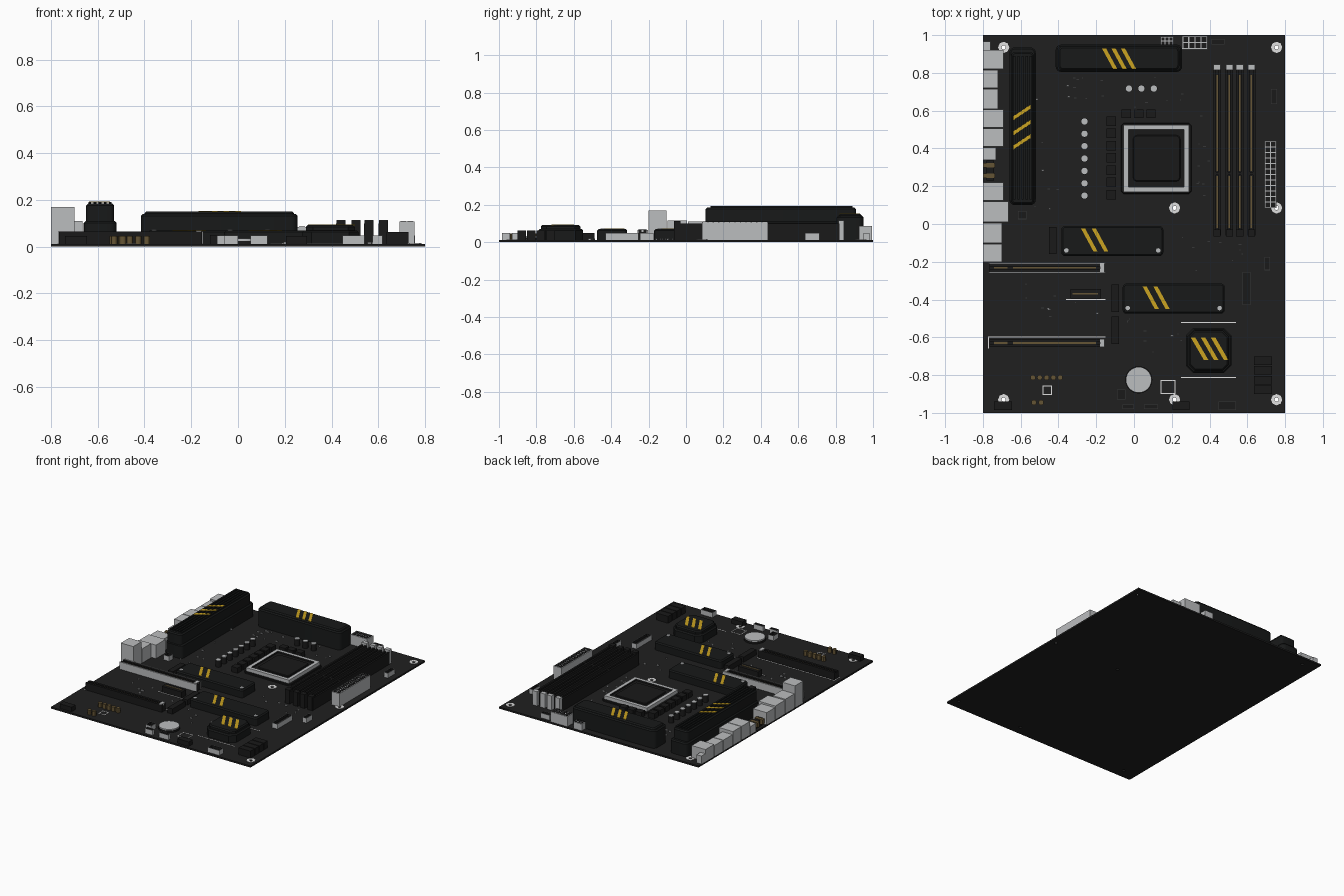
import bpy, bmesh, random
from mathutils import Matrix, Vector

if "Cube" in bpy.data.objects:
    bpy.data.objects.remove(bpy.data.objects["Cube"], do_unlink=True)

T = 0.012  # board thickness


def material(name, r, g, b):
    m = bpy.data.materials.new(name)
    m.use_nodes = True
    m.diffuse_color = (r, g, b, 1)
    m.node_tree.nodes["Principled BSDF"].inputs["Base Color"].default_value = (r, g, b, 1)
    return m


BOARD = material("board black", .014, .014, .014)
METAL = material("heatsink black", .009, .01, .01)
PLASTIC = material("plastic black", .01, .01, .01)
SILVER = material("silver grey", .5, .51, .52)
WHITE = material("print white", .75, .75, .75)
GOLD = material("gold stripe", .6, .37, .015)
BRONZE = material("bronze contact", .13, .09, .035)


def finish(name, bm, *mats):
    bmesh.ops.recalc_face_normals(bm, faces=bm.faces)
    mesh = bpy.data.meshes.new(name)
    bm.to_mesh(mesh)
    bm.free()
    for m in mats:
        mesh.materials.append(m)
    ob = bpy.data.objects.new(name, mesh)
    bpy.context.collection.objects.link(ob)
    return ob


def add_box(bm, x0, x1, y0, y1, z0, z1):
    place = Matrix.Translation(((x0 + x1) / 2, (y0 + y1) / 2, (z0 + z1) / 2))
    place = place @ Matrix.Diagonal((x1 - x0, y1 - y0, z1 - z0, 1))
    return bmesh.ops.create_cube(bm, size=1, matrix=place)["verts"]


def boxes(name, mat, parts):
    bm = bmesh.new()
    for p in parts:
        add_box(bm, *p)
    return finish(name, bm, mat)


def discs(name, mat, points, radius, z0, z1, sides=16):
    bm = bmesh.new()
    for x, y in points:
        bmesh.ops.create_cone(bm, cap_ends=True, segments=sides, radius1=radius, radius2=radius,
                              depth=z1 - z0, matrix=Matrix.Translation((x, y, (z0 + z1) / 2)))
    return finish(name, bm, mat)


def slab(name, mat, x0, x1, y0, y1, z0, z1, corner=.03, segs=4, edge=.008):
    """Block with rounded upright corners and a softened upper rim."""
    bm = bmesh.new()
    add_box(bm, x0, x1, y0, y1, z0, z1)
    upright = [e for e in bm.edges if abs(e.verts[0].co.z - e.verts[1].co.z) > 1e-4]
    bmesh.ops.bevel(bm, geom=upright, offset=corner, segments=segs, profile=.5, affect='EDGES')
    rim = [e for e in bm.edges if all(v.co.z > z1 - 1e-5 for v in e.verts)]
    bmesh.ops.bevel(bm, geom=rim, offset=edge, segments=1, profile=.5, affect='EDGES')
    return finish(name, bm, mat)


def cup(name, x0, x1, y0, y1, z1, wall=.006, deep=.02, outer=SILVER, inner=PLASTIC):
    """Open-topped box with a dark sunken floor."""
    bm = bmesh.new()
    add_box(bm, x0, x1, y0, y1, T, z1)
    bm.faces.ensure_lookup_table()
    top = max(bm.faces, key=lambda f: f.calc_center_median().z)
    bmesh.ops.inset_region(bm, faces=[top], thickness=wall)
    hole = bmesh.ops.extrude_discrete_faces(bm, faces=[top])["faces"][0]
    bmesh.ops.translate(bm, verts=hole.verts, vec=(0, 0, -deep))
    hole.material_index = 1
    for e in hole.edges:
        for f in e.link_faces:
            f.material_index = 1
    return finish(name, bm, outer, inner)


def stripes(name, starts, run, width, z):
    """Slanted painted bars; width is the offset along the cut end."""
    bm = bmesh.new()
    for s in starts:
        a, r, w = Vector((*s, z)), Vector((*run, 0)), Vector((*width, 0))
        face = bm.faces.new([bm.verts.new(p) for p in (a, a + w, a + r + w, a + r)])
        up = bmesh.ops.extrude_face_region(bm, geom=[face])["geom"]
        bmesh.ops.translate(bm, vec=(0, 0, .004), verts=[v for v in up if isinstance(v, bmesh.types.BMVert)])
    return finish(name, bm, GOLD)


# Circuit board with drilled mounting holes
mounts = [(-.69, .935), (.755, .935), (.755, .085), (.215, .085), (-.69, -.93), (.755, -.93), (.215, -.93)]
board = boxes("circuit_board", BOARD, [(-.8, .8, -1, 1, 0, T)])
pads = discs("mounting_pads", WHITE, mounts, .03, T, T + .003, 8)
drill = discs("hole_cutter", BOARD, mounts, .011, -.05, .05, 12)
drill.hide_render = True
drill.hide_viewport = True
for ob in (board, pads):
    cut = ob.modifiers.new("holes", 'BOOLEAN')
    cut.object = drill
    cut.solver = 'EXACT'

# Rear ports: low y, high y, inner x, height
ports = [(.92, .965, -.76, .07), (.82, .92, -.69, .1), (.72, .815, -.72, .09), (.61, .715, -.72, .09),
         (.51, .605, -.69, .11), (.41, .505, -.69, .11), (.34, .405, -.73, .07), (.125, .22, -.69, .1),
         (.01, .12, -.665, .11), (-.1, .005, -.7, .115), (-.2, -.105, -.7, .17)]
for i, (y0, y1, x, h) in enumerate(ports):
    boxes("rear_port_%d" % (i + 1), SILVER, [(-.8, x, y0, y1, T, h)])
boxes("antenna_block", PLASTIC, [(-.78, -.74, .23, .335, T, .06)])
for y in (.255, .31):
    boxes("antenna_jack", BRONZE, [(-.8, -.735, y - .012, y + .012, .03, .065)])

# Side power heatsink with lengthwise ridges
slab("side_heatsink_base", METAL, -.66, -.52, .1, .935, T, .11)
slab("side_heatsink", METAL, -.65, -.53, .105, .91, .1, .184, .02)
boxes("side_heatsink_ridges", METAL,
      [(-.64 + i * .022, -.628 + i * .022, .13, .89, .18, .192) for i in range(5)])
stripes("side_heatsink_stripes", [(-.637, y) for y in (.55, .47, .395)], (.09, .06), (0, .022), .19)

# Upper power heatsink
slab("upper_heatsink", METAL, -.415, .255, .805, .95, T, .14)
slab("upper_heatsink_cap", METAL, -.4, .24, .815, .94, .13, .15, .025)
stripes("upper_heatsink_stripes", [(x, .93) for x in (-.17, -.12, -.07)], (.06, -.11), (.022, 0), .149)

# Processor socket
slab("socket_base", PLASTIC, -.07, .305, .16, .535, T, .025, .015, 1, .003)
cup("socket_frame", -.055, .29, .17, .525, .05, .035, .012)
slab("socket_cover", PLASTIC, -.005, .245, .225, .47, .035, .046, .02, 2, .004)

# Chokes and capacitors around the socket
boxes("side_chokes", PLASTIC, [(-.145, -.095, .13 + i * .065, .18 + i * .065, T, .05) for i in range(7)])
boxes("upper_chokes", PLASTIC, [(-.065 + i * .065, -.015 + i * .065, .56, .605, T, .05) for i in range(3)])
caps = [(-.262, .15 + i * .0655) for i in range(7)] + [(-.027 + i * .066, .717) for i in range(3)]
discs("capacitor_bodies", PLASTIC, caps, .019, T, .058)
discs("capacitor_tops", SILVER, caps, .018, .058, .062)

# Memory slots
for x in (.44, .505, .56, .622):
    boxes("memory_slot", PLASTIC, [(x - .02, x - .007, -.06, .82, T, .1), (x + .007, x + .02, -.06, .82, T, .1),
                                   (x - .008, x + .008, -.06, .82, T, .085),
                                   (x - .008, x + .008, .26, .275, T, .1),
                                   (x - .019, x + .019, -.065, -.03, T, .112)])
    boxes("memory_contacts", BRONZE, [(x - .004, x + .004, -.02, .255, .08, .09),
                                      (x - .004, x + .004, .28, .79, .08, .09)])
    boxes("memory_latch", SILVER, [(x - .019, x + .019, .815, .845, T, .115)])


# Expansion slots
def expansion_slot(name, y, shell):
    boxes(name, PLASTIC, [(-.765, -.155, y - .022, y - .006, T, .065), (-.765, -.155, y + .006, y + .022, T, .065),
                          (-.765, -.155, y - .007, y + .007, T, .055)])
    boxes(name + "_contacts", BRONZE, [(-.74, -.67, y - .004, y + .004, .05, .06),
                                       (-.64, -.2, y - .004, y + .004, .05, .06)])
    boxes(name + "_latch", SILVER, [(-.18, -.157, y - .022, y + .022, T, .07)])
    if shell:
        boxes(name + "_shell", SILVER, [(-.77, -.15, y + s * .025 - .003, y + s * .025 + .003, T, .065)
                                        for s in (-1, 1)])


expansion_slot("upper_slot", -.232, True)
expansion_slot("lower_slot", -.63, False)
boxes("short_slot", PLASTIC, [(-.335, -.175, -.395, -.345, T, .055)])
boxes("short_slot_contacts", BRONZE, [(-.325, -.19, -.374, -.366, .05, .058)])

# Storage drive covers and sockets
for name, x, y in (("upper_drive_cover", -.385, -.17), ("lower_drive_cover", -.06, -.475)):
    slab(name, METAL, x, x + .54, y, y + .16, T, .07, .02, 3)
    stripes(name + "_stripes", [(x + .105 + i * .057, y + .145) for i in (0, 1)], (.065, -.12), (.022, 0), .068)
    discs(name + "_screws", SILVER, [(x + .027, y + .03), (x + .513, y + .03)], .012, .065, .073)
boxes("drive_sockets", PLASTIC, [(-.45, -.41, -.16, -.015, T, .05), (-.12, -.08, -.465, -.32, T, .05),
                                 (-.12, -.08, -.635, -.49, T, .05)])

# Chipset heatsink
slab("chipset_base", METAL, .275, .515, -.79, -.55, T, .07, .04, 1)
slab("chipset_cap", METAL, .29, .5, -.775, -.565, .06, .092, .03, 1)
stripes("chipset_stripes", [(.3 + i * .053, -.6) for i in range(3)], (.07, -.12), (.024, 0), .09)


# Power connectors with pin sockets
def power_plug(name, x0, y0, cols, rows, pitch, h):
    boxes(name, SILVER, [(x0, x0 + cols * pitch + .006, y0, y0 + rows * pitch + .006, T, h)])
    boxes(name + "_pins", PLASTIC,
          [(x0 + .006 + c * pitch, x0 + c * pitch + pitch, y0 + .006 + r * pitch, y0 + r * pitch + pitch, h, h + .002)
           for c in range(cols) for r in range(rows)])


power_plug("main_power_plug", .69, .085, 2, 12, .029, .108)
power_plug("processor_power_plug", .255, .925, 4, 2, .032, .085)
power_plug("extra_power_plug", .14, .945, 3, 2, .021, .06)

# Open pin headers
headers = [(.41, .48, .95, .98), (.725, .757, .635, .715), (.69, .72, -.245, -.175), (.575, .617, -.43, -.255),
           (.447, .54, -.985, -.94), (.053, .127, -.98, -.955), (-.06, 0, -.98, -.955),
           (-.09, -.045, -.93, -.875), (-.615, -.57, .025, .07)]
for i, spot in enumerate(headers):
    cup("pin_header_%d" % (i + 1), *spot, .048, .004)
boxes("dark_headers", PLASTIC, [(-.74, -.645, -.985, -.94, T, .045), (.205, .295, -.985, -.94, T, .045)])

# Drive data ports
boxes("data_ports", PLASTIC, [(.635, .73, -.9 + i * .051, -.855 + i * .051, T, .062) for i in range(4)])

# Coin battery and audio capacitors
discs("battery_holder", PLASTIC, [(.025, -.825)], .072, T, .025, 32)
discs("battery", SILVER, [(.025, -.825)], .068, .025, .034, 32)
audio = [(-.535 + i * .036, -.813) for i in range(5)] + [(-.53, -.945), (-.492, -.945)]
discs("audio_capacitors", BRONZE, audio, .014, T, .045, 12)

# Printed guide lines
lines = [(.25, .54, -.525, -.52), (.25, .54, -.816, -.811), (-.36, -.15, -.403, -.398), (-.77, -.15, -.6, -.595),
         (-.773, -.768, -.66, -.595), (-.34, -.06, -.982, -.979)]
for x0, x1, y0, y1 in ((.14, .22, -.9, -.825), (-.485, -.435, -.905, -.855)):
    lines += [(x0, x1, y0, y0 + .005), (x0, x1, y1 - .005, y1), (x0, x0 + .005, y0, y1), (x1 - .005, x1, y0, y1)]
boxes("printed_lines", WHITE, [(*l, T, T + .002) for l in lines[:5] + lines[6:]])

# Scattered tiny surface components
random.seed(4)
zones = [(-.38, -.12, .65, .78), (.33, .4, .05, .6), (-.55, -.33, .05, .7), (-.1, .25, .56, .78),
         (-.7, -.2, -.5, -.3), (-.05, .25, -.7, -.5), (.25, .6, -.25, -.05)]
bits = []
for x0, x1, y0, y1 in zones:
    for _ in range(9):
        x, y = random.uniform(x0, x1), random.uniform(y0, y1)
        bits.append((x, x + random.choice((.006, .014)), y, y + .006, T, .02))
boxes("tiny_components", SILVER, bits)

# Smooth shading on the round parts
for ob in bpy.context.collection.objects:
    if ob.type == 'MESH' and any(k in ob.name for k in ("capacitor", "battery", "heatsink", "screws")):
        bpy.ops.object.select_all(action='DESELECT')
        ob.select_set(True)
        bpy.context.view_layer.objects.active = ob
        bpy.ops.object.shade_smooth_by_angle()
